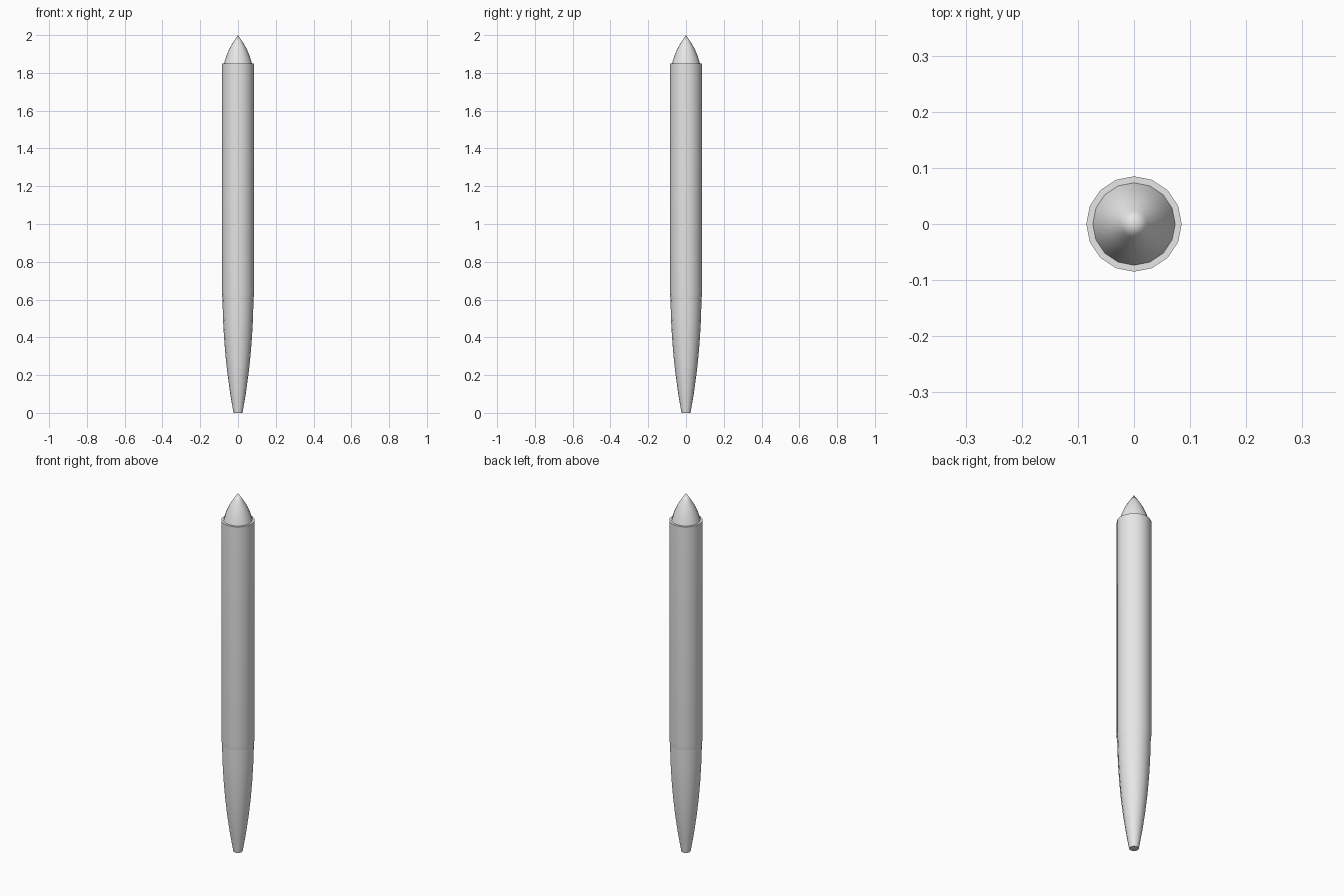
import bpy, bmesh, math

if "Cube" in bpy.data.objects:
    bpy.data.objects.remove(bpy.data.objects["Cube"])

SIDES = 16

grey = bpy.data.materials.new("light_grey")
grey.diffuse_color = (0.8, 0.8, 0.8, 1.0)
grey.use_nodes = True
grey.node_tree.nodes["Principled BSDF"].inputs["Base Color"].default_value = grey.diffuse_color


def lathe(name, profile):
    """Turn a (radius, z) profile around z; ends are capped, radius 0 makes a point."""
    bm = bmesh.new()
    rings = []
    for r, z in profile:
        if r == 0:
            rings.append([bm.verts.new((0, 0, z))] * SIDES)
        else:
            rings.append([bm.verts.new((r * math.cos(a), r * math.sin(a), z))
                          for a in (2 * math.pi * i / SIDES for i in range(SIDES))])
    for lo, hi in zip(rings, rings[1:]):
        for i in range(SIDES):
            j = (i + 1) % SIDES
            corners = list(dict.fromkeys((lo[i], lo[j], hi[j], hi[i])))
            bm.faces.new(corners)
    if profile[0][0] > 0:
        bm.faces.new(rings[0][::-1])
    if profile[-1][0] > 0:
        bm.faces.new(rings[-1])
    bmesh.ops.recalc_face_normals(bm, faces=bm.faces)
    mesh = bpy.data.meshes.new(name)
    bm.to_mesh(mesh)
    bm.free()
    mesh.materials.append(grey)
    obj = bpy.data.objects.new(name, mesh)
    bpy.context.collection.objects.link(obj)
    bpy.ops.object.select_all(action='DESELECT')
    obj.select_set(True)
    bpy.context.view_layer.objects.active = obj
    bpy.ops.object.shade_smooth_by_angle(angle=math.radians(30))
    return obj


# Curved tapering lower end, tucked just under the body
lathe("tapered_end", [(0.024, 0), (0.041, 0.1), (0.055, 0.2), (0.066, 0.3),
                      (0.074, 0.4), (0.0795, 0.5), (0.082, 0.6)])

# Straight barrel with a slight chamfer at its lower edge
lathe("body", [(0.082, 0.6), (0.085, 0.63), (0.085, 1.85)])

# Rounded pointed tip, narrower than the body so a flat rim shows
lathe("pointed_tip", [(0.0735, 1.85), (0.062, 1.89), (0.045, 1.93),
                      (0.024, 1.965), (0, 2.0)])
